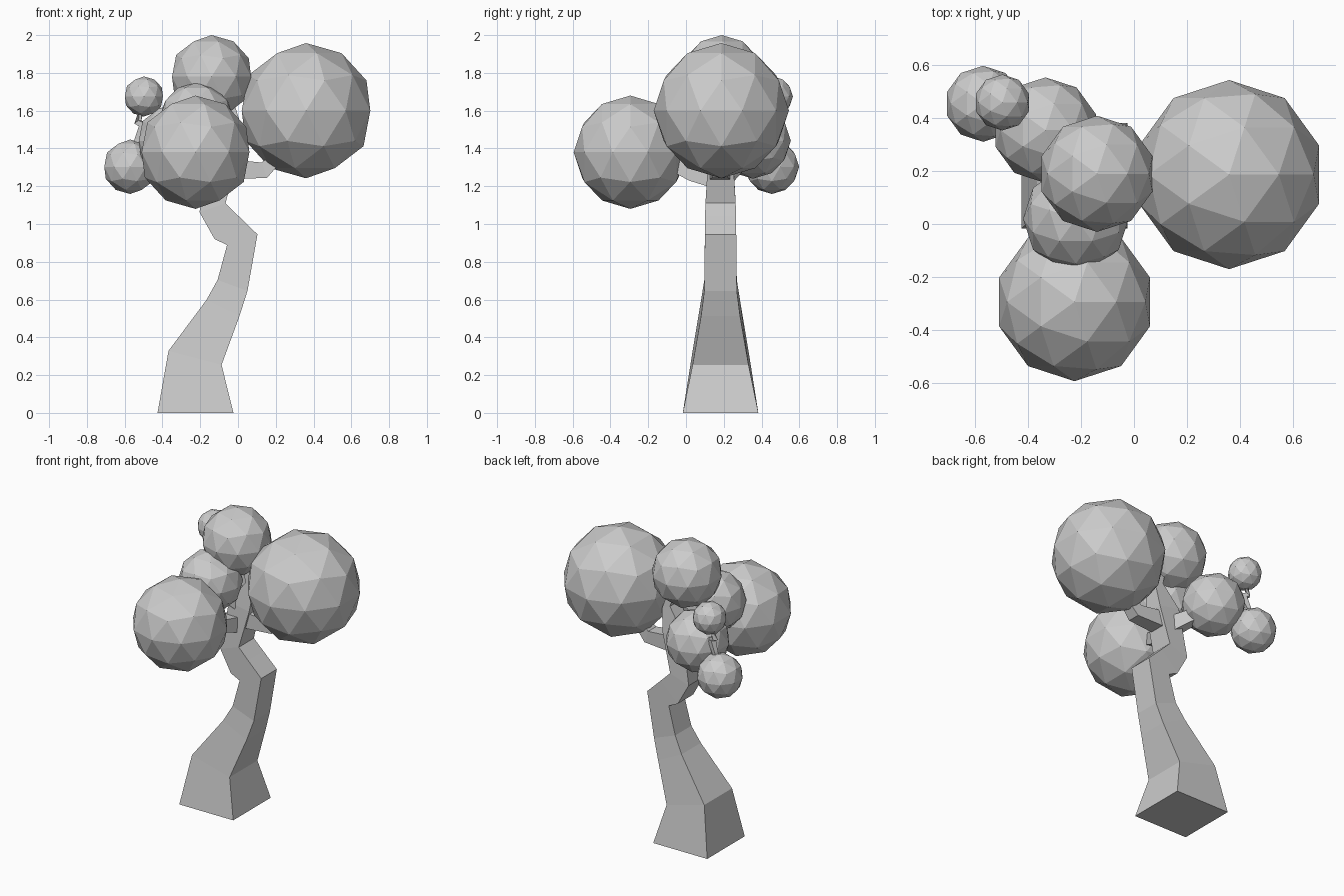
import bpy
import bmesh
from math import radians
from mathutils import Vector

cube = bpy.data.objects.get("Cube")
if cube:
    bpy.data.objects.remove(cube, do_unlink=True)

grey = bpy.data.materials.new("light grey")
grey.use_nodes = True
tint = (0.6, 0.6, 0.6, 1)
grey.diffuse_color = tint
grey.node_tree.nodes["Principled BSDF"].inputs["Base Color"].default_value = tint

TRUNK_Y = 0.183


def loft(name, rings):
    """Join four-cornered rings into a closed, flat-faced solid."""
    bm = bmesh.new()
    loops = [[bm.verts.new(p) for p in ring] for ring in rings]
    for a, b in zip(loops, loops[1:]):
        for i in range(4):
            j = (i + 1) % 4
            bm.faces.new((a[i], a[j], b[j], b[i]))
    bm.faces.new(loops[0])
    bm.faces.new(loops[-1])
    bmesh.ops.recalc_face_normals(bm, faces=bm.faces[:])
    mesh = bpy.data.meshes.new(name)
    bm.to_mesh(mesh)
    bm.free()
    mesh.materials.append(grey)
    obj = bpy.data.objects.new(name, mesh)
    bpy.context.collection.objects.link(obj)


def limb(name, path, start, end):
    """Square tapering branch along a path of points."""
    pts = [Vector(p) for p in path]
    rings = []
    for i, p in enumerate(pts):
        along = (pts[min(i + 1, len(pts) - 1)] - pts[max(i - 1, 0)]).normalized()
        side = along.cross(Vector((0, 0, 1))).normalized()
        rise = side.cross(along)
        r = start + (end - start) * i / (len(pts) - 1)
        rings.append([p + r * (a * side + b * rise)
                      for a, b in ((-1, -1), (1, -1), (1, 1), (-1, 1))])
    loft(name, rings)


def foliage(name, centre, radius, turn=0):
    bpy.ops.mesh.primitive_ico_sphere_add(
        subdivisions=2, radius=radius, location=centre, rotation=(0, 0, radians(turn)))
    obj = bpy.context.object
    obj.name = name
    obj.data.materials.append(grey)


# Trunk: left x, left z, right x, right z, half depth
outline = [
    (-.426, 0, -.024, 0, .2),
    (-.368, .328, -.087, .254, .148),
    (-.167, .598, .008, .513, .103),
    (-.108, .704, .05, .645, .086),
    (-.058, .889, .103, .945, .083),
    (-.124, .92, .003, 1.042, .082),
    (-.204, 1.063, -.066, 1.11, .08),
    (-.15, 1.39, .0, 1.36, .065),
    (-.04, 1.54, .02, 1.51, .045),
    (-.09, 1.7, -.04, 1.7, .03),
]
loft("trunk", [[(lx, TRUNK_Y - h, lz), (rx, TRUNK_Y - h, rz),
                (rx, TRUNK_Y + h, rz), (lx, TRUNK_Y + h, lz)]
               for lx, lz, rx, rz, h in outline])

# Branches
limb("left_branch", [(-.07, .18, 1.29), (.14, .18, 1.285), (.25, .18, 1.4)], .055, .03)
limb("front_branch", [(-.12, .18, 1.24), (-.15, .04, 1.27), (-.21, -.15, 1.36)], .055, .03)
limb("middle_branch", [(-.1, .18, 1.36), (-.18, .08, 1.45)], .04, .03)
limb("back_branch", [(-.12, .2, 1.27), (-.22, .28, 1.34), (-.32, .35, 1.43)], .05, .03)

# Twigs
limb("upper_twig", [(-.4, .4, 1.47), (-.53, .45, 1.54), (-.5, .46, 1.64)], .02, .01)
limb("lower_twig", [(-.5, .44, 1.52), (-.53, .45, 1.45), (-.56, .455, 1.37)], .018, .01)

# Foliage
foliage("left_foliage", (.36, .187, 1.6), .358)
foliage("front_foliage", (-.225, -.295, 1.38), .3)
foliage("top_foliage", (-.14, .19, 1.78), .22)
foliage("middle_foliage", (-.22, .02, 1.55), .2, 90)
foliage("back_foliage", (-.335, .355, 1.44), .2)
foliage("lower_small_foliage", (-.571, .455, 1.303), .144)
foliage("upper_small_foliage", (-.498, .46, 1.675), .106)
